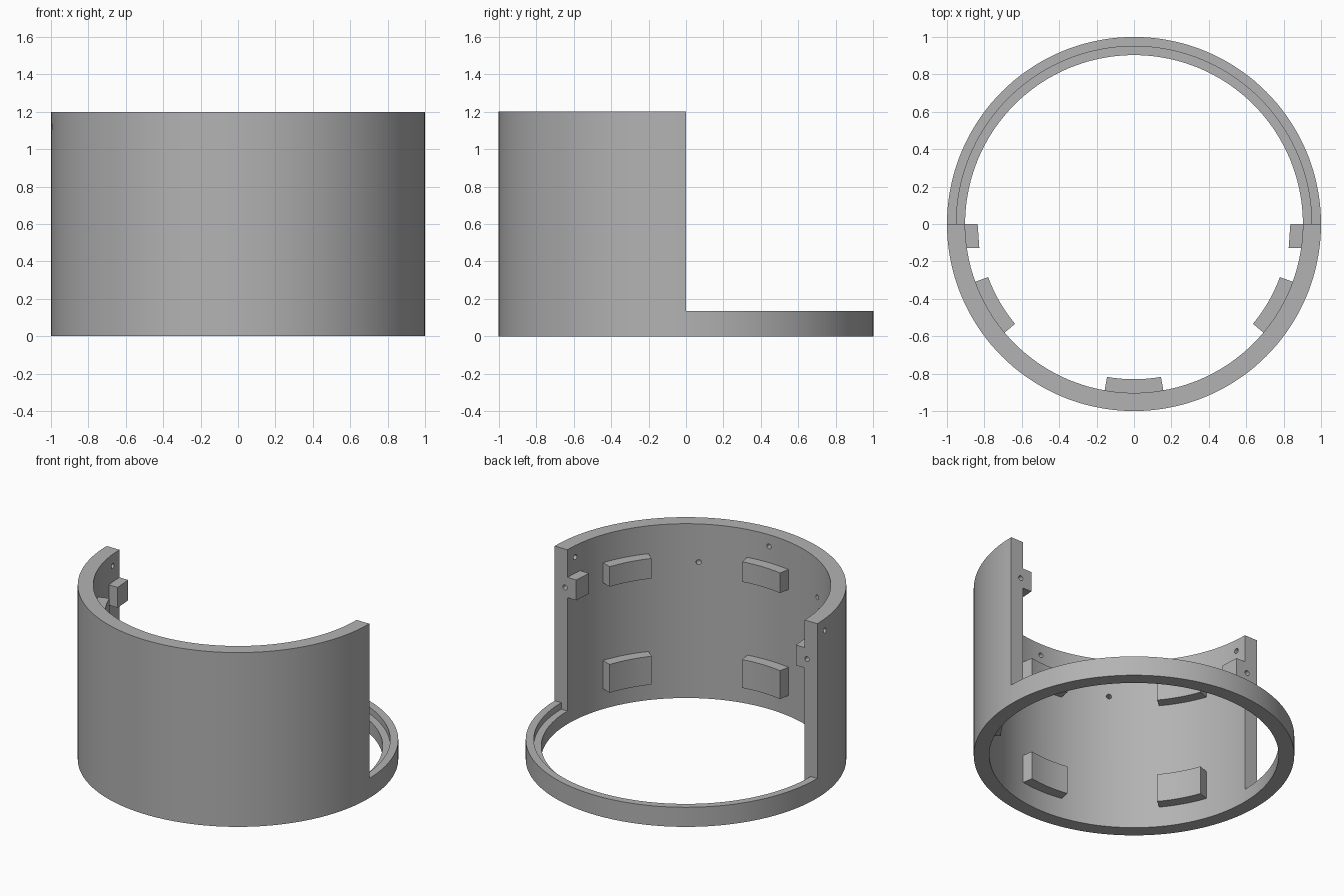
import bpy, bmesh
from math import radians, cos, sin, pi
from mathutils import Vector, Matrix

cube = bpy.data.objects.get("Cube")
if cube:
    bpy.data.objects.remove(cube, do_unlink=True)

R_OUT, R_IN, R_PAD, R_LIP = 1.0, 0.903, 0.83, 0.95
WALL_H, RING_H, LEDGE_H = 1.2, 0.135, 0.09

grey = bpy.data.materials.new("plain_grey")
grey.use_nodes = True
colour = (0.45, 0.45, 0.45, 1)
grey.diffuse_color = colour
grey.node_tree.nodes["Principled BSDF"].inputs["Base Color"].default_value = colour


def finish(name, bm):
    bmesh.ops.recalc_face_normals(bm, faces=bm.faces)
    mesh = bpy.data.meshes.new(name)
    bm.to_mesh(mesh)
    bm.free()
    mesh.materials.append(grey)
    obj = bpy.data.objects.new(name, mesh)
    bpy.context.collection.objects.link(obj)
    return obj


def sweep(name, profile, start, end, steps, caps=True):
    """Turn an (r, z) profile about z between two angles in degrees."""
    bm = bmesh.new()
    rows = []
    for i in range(steps + 1):
        a = radians(start + (end - start) * i / steps)
        rows.append([bm.verts.new((r * cos(a), r * sin(a), z)) for r, z in profile])
    n = len(profile)
    for p, q in zip(rows, rows[1:]):
        for j in range(n):
            k = (j + 1) % n
            bm.faces.new((p[j], p[k], q[k], q[j]))
    if caps:
        bm.faces.new(rows[0])
        bm.faces.new(rows[-1])
    return finish(name, bm)


def block(r0, r1, z0, z1):
    return [(r0, z0), (r1, z0), (r1, z1), (r0, z1)]


def add_drill(bm, centre, direction, length, radius=0.017):
    turn = Vector(direction).to_track_quat('Z', 'Y').to_matrix().to_4x4()
    bmesh.ops.create_cone(bm, cap_ends=True, segments=20, radius1=radius,
                          radius2=radius, depth=length,
                          matrix=Matrix.Translation(centre) @ turn)


# Tall front half wall
wall = sweep("front_wall", block(R_IN, R_OUT, 0, WALL_H), 180, 360, 72)

# Low back half ring with a stepped inner ledge
ring = sweep("back_ring", [(R_IN, 0), (R_OUT, 0), (R_OUT, RING_H), (R_LIP, RING_H),
                           (R_LIP, LEDGE_H), (R_IN, LEDGE_H)], 0, 180, 72, caps=False)

# Two rows of curved pads on the inside of the wall
for row, z0, z1 in (("lower", 0.14, 0.335), ("upper", 0.87, 1.008)):
    for side, a in (("right", 210), ("middle", 270), ("left", 330)):
        sweep(f"{row}_{side}_pad", block(R_PAD, R_IN + 0.01, z0, z1), a - 10, a + 10, 8)

# Square end tabs beside the wall's upright edges
for side, s in (("left", 1), ("right", -1)):
    bm = bmesh.new()
    outline = [(0.836, 0), (R_IN, 0), (0.9, -0.128), (0.827, -0.128)]
    base = bm.faces.new([bm.verts.new((s * x, y, 0.87)) for x, y in outline])
    top = bmesh.ops.extrude_face_region(bm, geom=[base])["geom"]
    bmesh.ops.translate(bm, vec=(0, 0, 0.14),
                        verts=[v for v in top if isinstance(v, bmesh.types.BMVert)])
    finish(f"{side}_end_tab", bm)

# Drilled holes: blind pockets in the inner face, one open through the right side
bm = bmesh.new()
for angle, z, length in ((240, 0.937, 0.1), (300, 0.937, 0.1), (270, 1.12, 0.1),
                         (355, 1.12, 0.1), (185, 1.12, 0.4)):
    a = radians(angle)
    d = Vector((cos(a), sin(a), 0))
    add_drill(bm, d * R_IN + Vector((0, 0, z)), d, length)
for s in (-1, 1):
    add_drill(bm, (s * 0.922, 0, 0.935), (0, 1, 0), 0.12)
drills = finish("hole_cutter", bm)
drills.hide_render = True
drills.hide_viewport = True

cut = wall.modifiers.new("holes", 'BOOLEAN')
cut.operation = 'DIFFERENCE'
cut.solver = 'EXACT'
cut.object = drills
bpy.context.view_layer.update()
cut_mesh = bpy.data.meshes.new_from_object(
    wall.evaluated_get(bpy.context.evaluated_depsgraph_get()))
wall.modifiers.clear()
wall.data = cut_mesh
bpy.data.objects.remove(drills, do_unlink=True)

# Smooth curved faces, crisp edges
for obj in bpy.context.collection.objects:
    if obj.type == 'MESH':
        bpy.ops.object.select_all(action='DESELECT')
        obj.select_set(True)
        bpy.context.view_layer.objects.active = obj
        bpy.ops.object.shade_smooth_by_angle(angle=radians(30))
